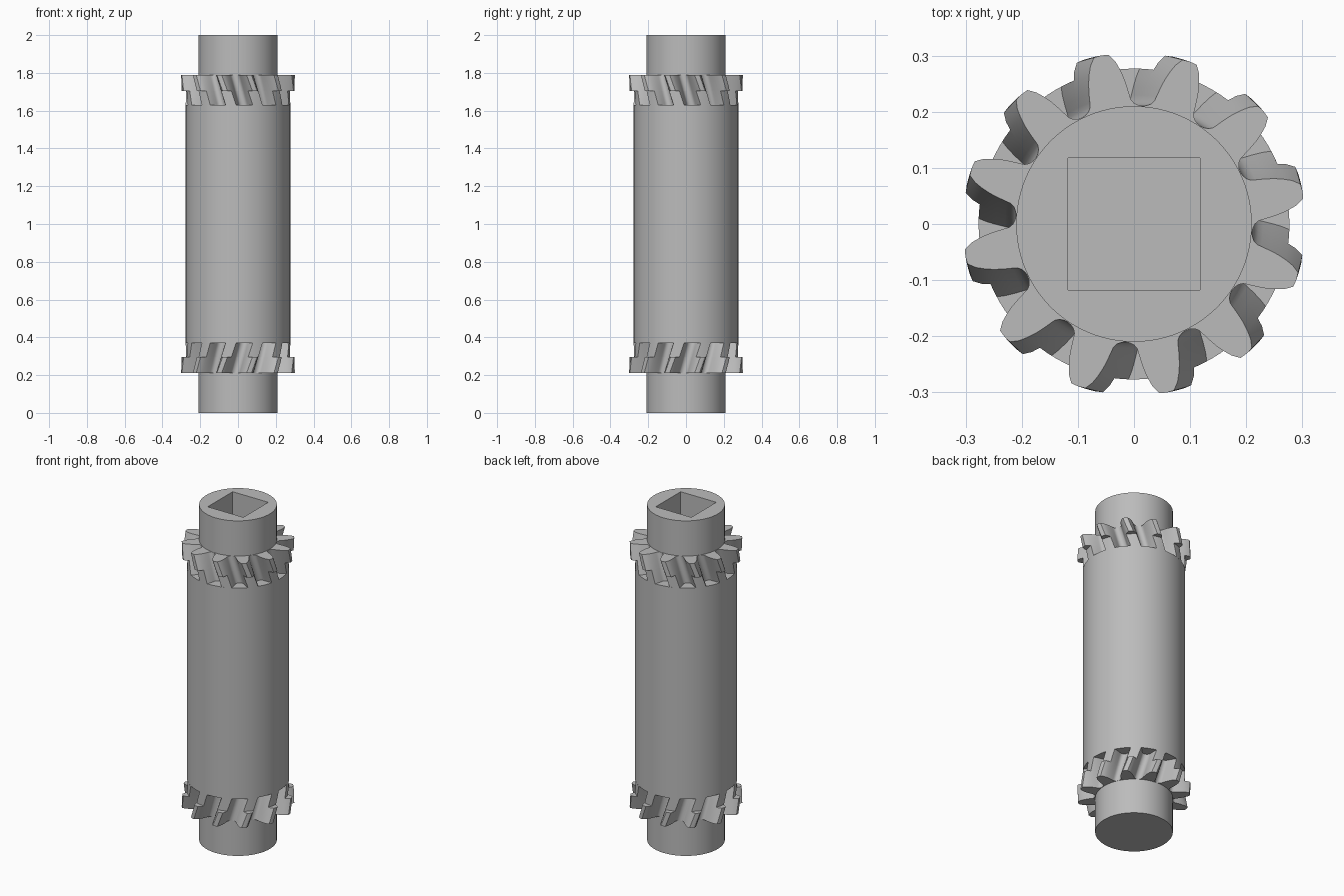
import bpy, bmesh, math

cube = bpy.data.objects.get("Cube")
if cube:
    bpy.data.objects.remove(cube)

steel = bpy.data.materials.new("plain_grey")
steel.use_nodes = True
steel.diffuse_color = (0.5, 0.5, 0.5, 1)
steel.node_tree.nodes["Principled BSDF"].inputs["Base Color"].default_value = (0.5, 0.5, 0.5, 1)

SLEEVE_R = 0.277
TEETH = 12
TWIST = math.radians(11) / 0.158   # helix turn per unit of height
PHASE = math.radians(11)
# half of one tooth: radius and angle from the tooth centre in degrees
FLANK = [(0.306, 0), (0.305, 2.5), (0.292, 4.4), (SLEEVE_R, 5.8), (0.262, 7),
         (0.245, 8.1), (0.23, 9), (0.222, 9.6), (0.216, 10.9), (0.212, 13), (0.211, 15)]


def finish(obj):
    obj.data.materials.append(steel)
    bpy.ops.object.select_all(action='DESELECT')
    obj.select_set(True)
    bpy.context.view_layer.objects.active = obj
    bpy.ops.object.shade_smooth_by_angle(angle=math.radians(32))


def cylinder(name, radius, z0, z1):
    bpy.ops.mesh.primitive_cylinder_add(vertices=96, radius=radius, depth=z1 - z0,
                                        location=(0, 0, (z0 + z1) / 2))
    obj = bpy.context.object
    obj.name = name
    return obj


def gear_outline(max_radius):
    half = [(min(r, max_radius), math.radians(a)) for r, a in FLANK]
    tooth = [(r, -a) for r, a in reversed(half[1:])] + half[:-1]
    return [(r, a + PHASE + k * math.tau / TEETH) for k in range(TEETH) for r, a in tooth]


def helical_ring(name, max_radius, z0, z1, mirrored, steps=6):
    # stacked, gradually turned copies of the tooth outline
    bm = bmesh.new()
    outline = gear_outline(max_radius)
    rings = []
    for i in range(steps + 1):
        z = z0 + (z1 - z0) * i / steps
        turn = TWIST * (1.79 - z)
        height = 2 - z if mirrored else z
        rings.append([bm.verts.new((r * math.cos(a + turn), r * math.sin(a + turn), height))
                      for r, a in outline])
    n = len(outline)
    for low, high in zip(rings, rings[1:]):
        for j in range(n):
            k = (j + 1) % n
            bm.faces.new((low[j], low[k], high[k], high[j]))
    bm.faces.new(rings[0][::-1])
    bm.faces.new(rings[-1])
    bmesh.ops.recalc_face_normals(bm, faces=bm.faces[:])
    mesh = bpy.data.meshes.new(name)
    bm.to_mesh(mesh)
    bm.free()
    obj = bpy.data.objects.new(name, mesh)
    bpy.context.collection.objects.link(obj)
    finish(obj)


# shaft with a square socket in its top end
shaft = cylinder("shaft", 0.21, 0, 2)
bpy.ops.mesh.primitive_cube_add(size=1, location=(0, 0, 2))
cutter = bpy.context.object
cutter.name = "socket_cutter"
cutter.scale = (0.235, 0.235, 0.42)
cutter.hide_render = True
cutter.display_type = 'WIRE'
bpy.context.view_layer.update()
cut = shaft.modifiers.new("square_socket", 'BOOLEAN')
cut.object = cutter
cut.operation = 'DIFFERENCE'
cut.solver = 'EXACT'
bpy.context.view_layer.objects.active = shaft
bpy.ops.object.modifier_apply(modifier=cut.name)
bpy.data.objects.remove(cutter)
finish(shaft)

# sleeve between the two gears
finish(cylinder("sleeve", SLEEVE_R, 0.37, 1.63))

# gears: full teeth at the outer end, turned down to the sleeve radius inside
for side, mirrored in (("upper", False), ("lower", True)):
    helical_ring(side + "_gear_teeth", 1, 1.704, 1.79, mirrored)
    helical_ring(side + "_gear_inner_teeth", SLEEVE_R, 1.63, 1.704, mirrored)
